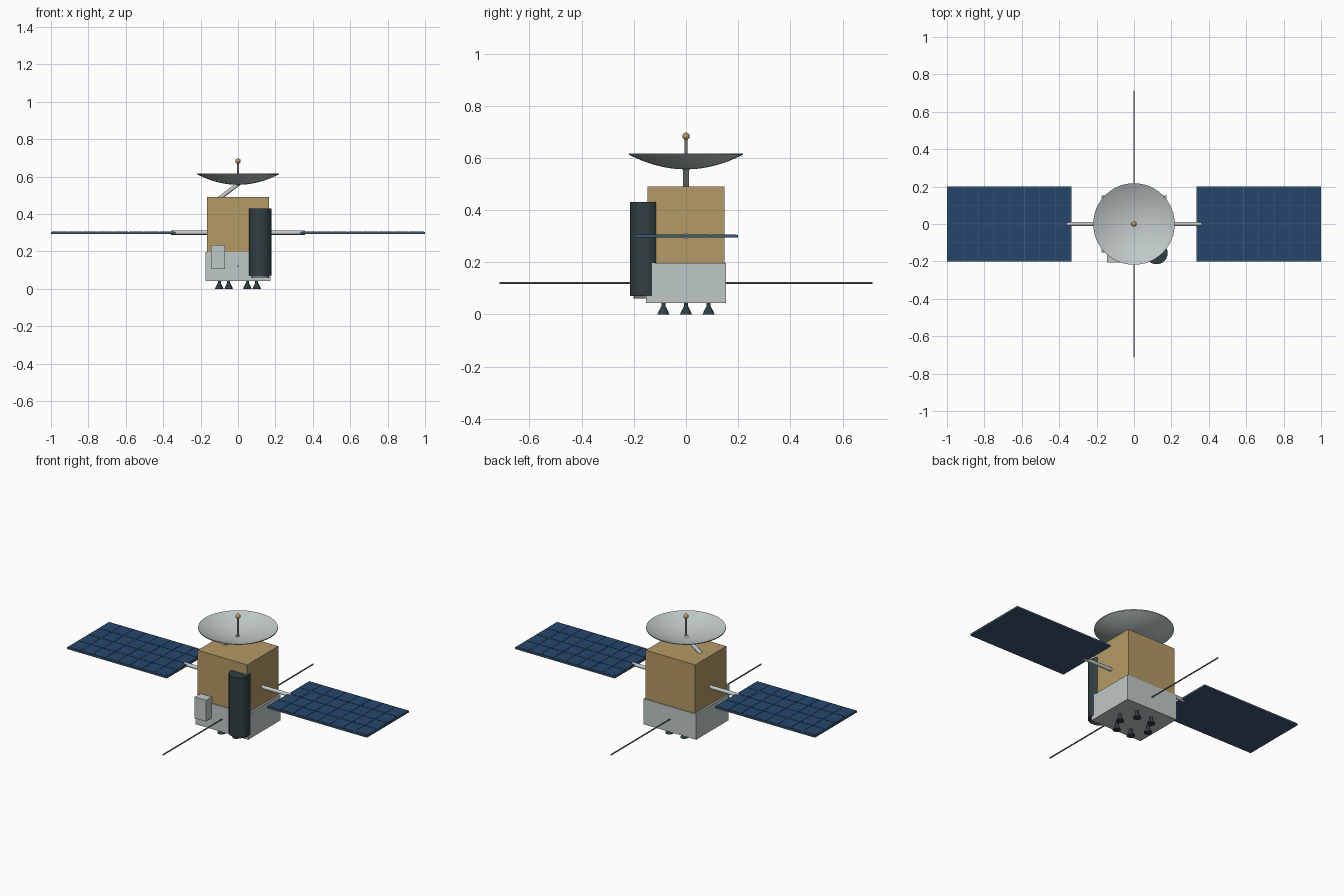
import bpy, bmesh, math
from mathutils import Vector

if "Cube" in bpy.data.objects:
    bpy.data.objects.remove(bpy.data.objects["Cube"])


def material(name, r, g, b):
    m = bpy.data.materials.new(name)
    m.diffuse_color = (r, g, b, 1)
    m.use_nodes = True
    m.node_tree.nodes["Principled BSDF"].inputs["Base Color"].default_value = m.diffuse_color
    return m


GOLD = material("gold_foil", 0.46, 0.32, 0.13)
SILVER = material("silver", 0.53, 0.58, 0.58)
DARK = material("dark_metal", 0.03, 0.05, 0.055)
CELL = material("solar_cell", 0.018, 0.062, 0.15)
FRAME = material("panel_frame", 0.05, 0.10, 0.17)
STEEL = material("steel", 0.18, 0.19, 0.20)


def finish(name, bm, mat, smooth=False):
    bmesh.ops.recalc_face_normals(bm, faces=bm.faces)
    me = bpy.data.meshes.new(name)
    bm.to_mesh(me)
    bm.free()
    me.materials.append(mat)
    ob = bpy.data.objects.new(name, me)
    bpy.context.collection.objects.link(ob)
    if smooth:
        bpy.ops.object.select_all(action='DESELECT')
        ob.select_set(True)
        bpy.context.view_layer.objects.active = ob
        bpy.ops.object.shade_smooth_by_angle(angle=math.radians(35))
    return ob


def add_box(bm, lo, hi):
    lo, hi = Vector(lo), Vector(hi)
    vs = bmesh.ops.create_cube(bm, size=1)["verts"]
    for v in vs:
        v.co = (lo + hi) / 2 + v.co * (hi - lo)


def box(name, lo, hi, mat):
    bm = bmesh.new()
    add_box(bm, lo, hi)
    return finish(name, bm, mat)


def lathe(name, profile, mat, at=(0, 0, 0), segs=32, closed=False):
    """Spin (radius, z) points about a vertical axis."""
    bm = bmesh.new()
    vs = [bm.verts.new((r, 0, z)) for r, z in profile]
    pairs = list(zip(vs, vs[1:])) + ([(vs[-1], vs[0])] if closed else [])
    edges = [bm.edges.new(p) for p in pairs]
    bmesh.ops.spin(bm, geom=vs + edges, axis=(0, 0, 1), cent=(0, 0, 0),
                   steps=segs, angle=2 * math.pi)
    bmesh.ops.remove_doubles(bm, verts=bm.verts, dist=1e-5)
    bmesh.ops.translate(bm, verts=bm.verts, vec=at)
    return finish(name, bm, mat, True)


def rod(name, a, b, r, mat, segs=16):
    a, b = Vector(a), Vector(b)
    bm = bmesh.new()
    bmesh.ops.create_cone(bm, cap_ends=True, segments=segs, radius1=r,
                          radius2=r, depth=(b - a).length)
    q = (b - a).to_track_quat('Z', 'Y')
    for v in bm.verts:
        v.co = q @ v.co + (a + b) / 2
    return finish(name, bm, mat, True)


# body: foil-wrapped upper section on a metal base
box("upper_body", (-0.165, -0.148, 0.195), (0.165, 0.148, 0.49), GOLD)
box("lower_body", (-0.175, -0.153, 0.043), (0.175, 0.153, 0.197), SILVER)
box("instrument_box", (-0.145, -0.205, 0.107), (-0.07, -0.15, 0.235), SILVER)

# telescope tube with a narrower lens ring beneath
lathe("telescope_tube", [(0, 0.07), (0.06, 0.07), (0.06, 0.43), (0, 0.43)],
      DARK, (0.12, -0.155, 0))
lathe("telescope_lens", [(0, 0.06), (0.047, 0.06), (0.047, 0.075), (0, 0.075)],
      STEEL, (0.12, -0.155, 0))

# ring of six thrusters
for i in range(6):
    a = i * math.pi / 3
    lathe(f"thruster_{i + 1}",
          [(0, 0), (0.023, 0), (0.018, 0.012), (0.008, 0.031), (0.008, 0.046), (0, 0.046)],
          DARK, (0.1 * math.cos(a), 0.1 * math.sin(a), 0), 16)

# dish, its support strut, feed mast and feed ball
R, Z0, H, T, N = 0.218, 0.561, 0.056, 0.005, 10
inner = [(R * i / N, Z0 + H * (i / N) ** 2) for i in range(N + 1)]
outer = [(r, z - T) for r, z in reversed(inner)]
lathe("dish", inner + outer, SILVER, segs=48, closed=True)
rod("dish_strut", (-0.1, 0, 0.483), (0.003, 0, 0.562), 0.011, SILVER)
rod("feed_mast", (0, 0, 0.555), (0, 0, 0.68), 0.006, STEEL)
bm = bmesh.new()
bmesh.ops.create_uvsphere(bm, u_segments=20, v_segments=12, radius=0.014)
bmesh.ops.translate(bm, verts=bm.verts, vec=(0, 0, 0.683))
finish("feed_ball", bm, GOLD, True)

# wings: boom, framed panel and grid of cells on its top face
COLS, ROWS, GAP = 8, 4, 0.003
for side, s in (("left", -1), ("right", 1)):
    rod(f"{side}_boom", (s * 0.16, 0, 0.3), (s * 0.357, 0, 0.3), 0.011, SILVER)
    x0, x1 = sorted((s * 0.335, s * 1.0))
    box(f"{side}_panel", (x0, -0.2, 0.294), (x1, 0.2, 0.3045), FRAME)
    bm = bmesh.new()
    dx, dy = (x1 - x0 - 0.008) / COLS, 0.392 / ROWS
    for i in range(COLS):
        for j in range(ROWS):
            x, y = x0 + 0.004 + i * dx, -0.196 + j * dy
            add_box(bm, (x + GAP / 2, y + GAP / 2, 0.304),
                    (x + dx - GAP / 2, y + dy - GAP / 2, 0.306))
    finish(f"{side}_solar_cells", bm, CELL)

# whip antennas front and back
for side, s in (("front", -1), ("back", 1)):
    rod(f"{side}_antenna", (0, s * 0.15, 0.12), (0, s * 0.715, 0.12), 0.004, STEEL, 10)
